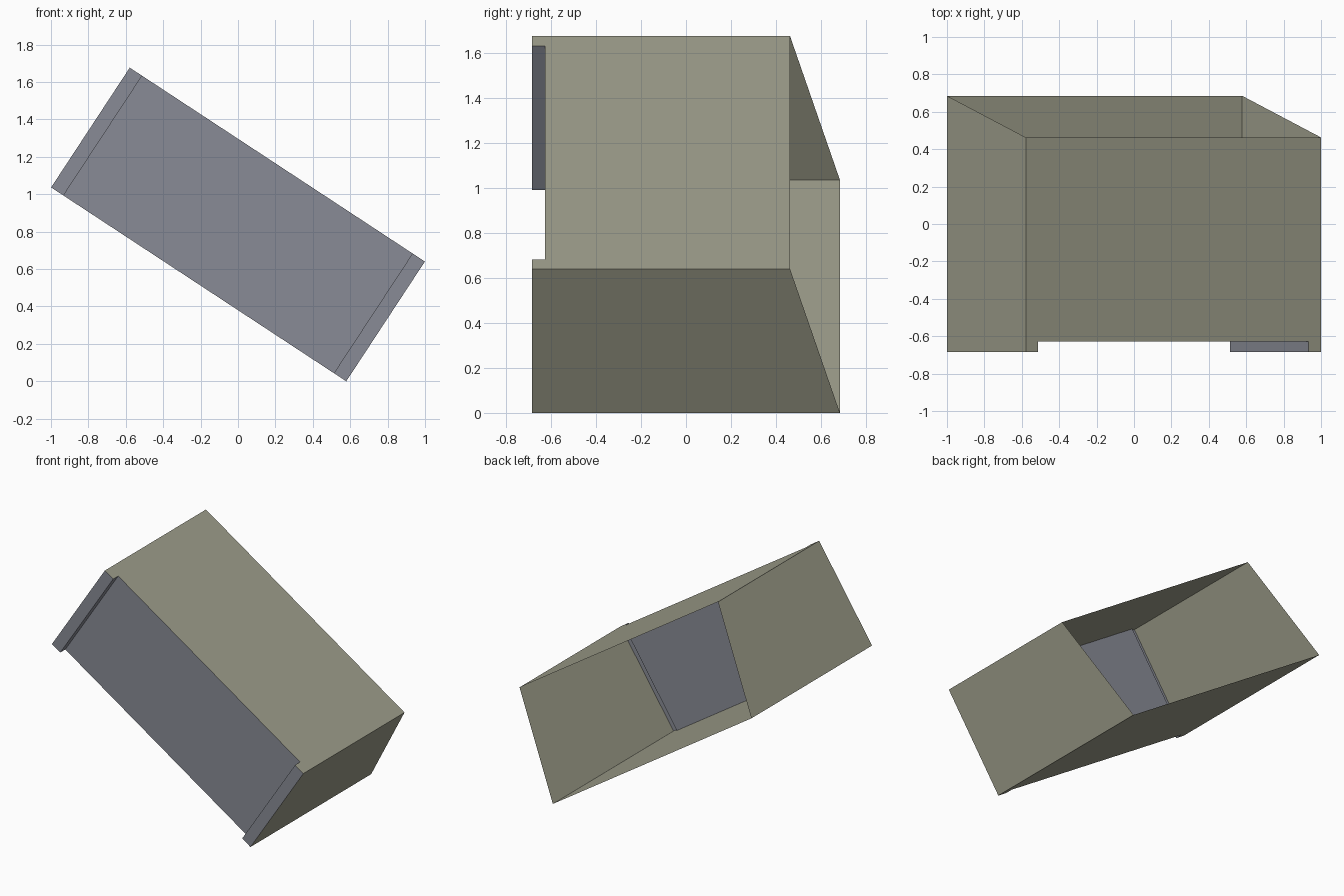
import bpy
import math

if "Cube" in bpy.data.objects:
    bpy.data.objects.remove(bpy.data.objects["Cube"])

TILT = math.radians(33.3)      # tray leans down to the right
L, W = 0.944, 0.383            # half length, half width
RAIL = 0.079                   # width of the raised end rails
FRONT, RECESS = -0.685, -0.628
BACK = {-1: 0.685, 1: 0.463}   # slanted open back: lower side is deeper
C, S = math.cos(TILT), math.sin(TILT)


def material(name, rgb):
    m = bpy.data.materials.new(name)
    m.diffuse_color = (*rgb, 1)
    m.use_nodes = True
    m.node_tree.nodes["Principled BSDF"].inputs["Base Color"].default_value = m.diffuse_color
    return m


def place(s, t, y):
    """Tray coordinates (along, across, depth) to world."""
    return (s * C + t * S, y, 0.838 - s * S + t * C)


def sheet(name, faces, mat):
    verts, polys = [], []
    for f in faces:
        polys.append(range(len(verts), len(verts) + len(f)))
        verts += [place(*p) for p in f]
    me = bpy.data.meshes.new(name)
    me.from_pydata(verts, [], [list(p) for p in polys])
    me.materials.append(mat)
    ob = bpy.data.objects.new(name, me)
    bpy.context.collection.objects.link(ob)


olive = material("olive grey", (0.35, 0.35, 0.265))
slate = material("slate grey", (0.25, 0.26, 0.305))

# Stepped front profile: rail, recess, rail
profile = [(-L, FRONT), (-L + RAIL, FRONT), (-L + RAIL, RECESS),
           (L - RAIL, RECESS), (L - RAIL, FRONT), (L, FRONT)]

# Front panel with its two raised rails
sheet("front_panel", [[(a[0], -W, a[1]), (b[0], -W, b[1]),
                       (b[0], W, b[1]), (a[0], W, a[1])]
                      for a, b in zip(profile, profile[1:])], slate)

# Long side walls, following the stepped profile
for side, name in ((-1, "lower_wall"), (1, "upper_wall")):
    f = [(s, side * W, y) for s, y in profile]
    f += [(L, side * W, BACK[side]), (-L, side * W, BACK[side])]
    sheet(name, [f[::-1] if side < 0 else f], olive)

# End walls
for end, name in ((-1, "left_end_wall"), (1, "right_end_wall")):
    f = [(end * L, -W, FRONT), (end * L, -W, BACK[-1]),
         (end * L, W, BACK[1]), (end * L, W, FRONT)]
    sheet(name, [f if end > 0 else f[::-1]], olive)

# Orient each wall outward from the tray centre
for ob in bpy.context.collection.objects:
    me = ob.data
    if ob.name == "front_panel":
        flip = me.polygons[0].normal.y > 0
    else:
        p = me.polygons[0]
        out = p.center.copy()
        out.z -= 0.838
        flip = p.normal.dot(out) < 0
    if flip:
        me.flip_normals()
